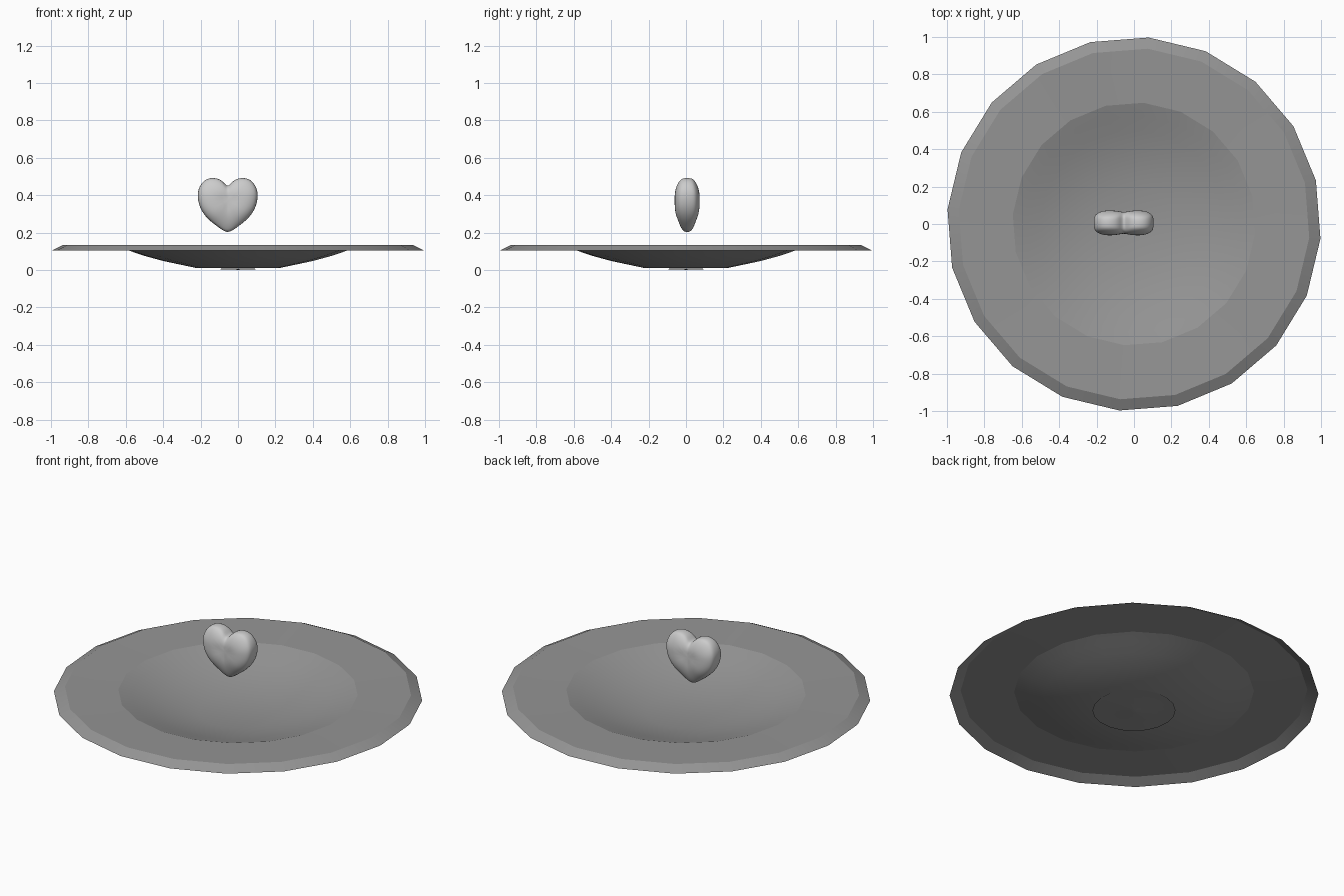
import bpy, bmesh, math

if "Cube" in bpy.data.objects:
    bpy.data.objects.remove(bpy.data.objects["Cube"])


def finish(name, bm, angle):
    bmesh.ops.recalc_face_normals(bm, faces=bm.faces)
    mesh = bpy.data.meshes.new(name)
    bm.to_mesh(mesh)
    bm.free()
    obj = bpy.data.objects.new(name, mesh)
    bpy.context.collection.objects.link(obj)
    bpy.ops.object.select_all(action='DESELECT')
    obj.select_set(True)
    bpy.context.view_layer.objects.active = obj
    bpy.ops.object.shade_smooth_by_angle(angle=math.radians(angle))
    return obj


def circle(bm, r, z):
    # 20-sided ring, turned slightly about z
    angles = [math.radians(-4.5 + 18 * k) for k in range(20)]
    return [bm.verts.new((r * math.cos(a), r * math.sin(a), z)) for a in angles]


def bridge(bm, rings):
    # Quad strips between successive closed rings
    for a, b in zip(rings, rings[1:]):
        n = len(a)
        for i in range(n):
            j = (i + 1) % n
            bm.faces.new((a[i], a[j], b[j], b[i]))


def fan(bm, ring, co):
    c = bm.verts.new(co)
    for i in range(len(ring)):
        bm.faces.new((ring[i], ring[(i + 1) % len(ring)], c))


dark_grey = bpy.data.materials.new("dark_grey")
dark_grey.diffuse_color = (0.3, 0.3, 0.3, 1)
dark_grey.use_nodes = True
dark_grey.node_tree.nodes["Principled BSDF"].inputs["Base Color"].default_value = dark_grey.diffuse_color

# Dish: thin shell with a flat rim and a down-turned edge
profile = [(0.22, 0.010), (0.40, 0.048), (0.50, 0.075), (0.58, 0.102),
           (0.65, 0.124), (0.94, 0.133), (1.0, 0.103)]
bm = bmesh.new()
rings = [circle(bm, r, z) for r, z in profile]
bridge(bm, rings)
fan(bm, rings[0], (0, 0, 0.009))
dish = finish("dish", bm, 13.5)
if dish.data.polygons[0].normal.z < 0:
    dish.data.flip_normals()

# Foot: flat disc under the bowl with a tiny central point
bm = bmesh.new()
rings = [circle(bm, 0.225, 0.006), circle(bm, 0.02, 0.003)]
bridge(bm, rings)
fan(bm, rings[1], (0, 0, 0))
foot = finish("foot", bm, 15)
if foot.data.polygons[0].normal.z > 0:
    foot.data.flip_normals()

for part in (dish, foot):
    part.data.materials.append(dark_grey)

# Heart: mirrored outline, puffed in layers with a central groove
half = [(0, 0.435), (0.028, 0.484), (0.085, 0.497), (0.132, 0.480),
        (0.161, 0.43), (0.162, 0.38), (0.146, 0.322), (0.105, 0.268),
        (0.05, 0.229), (0, 0.190)]
outline = half + [(-x, z) for x, z in reversed(half[1:-1])]
layers = [(1, 0.032), (0.91, 0.050), (0.73, 0.064), (0.42, 0.069)]
CX, CY, CZ = -0.055, 0.006, 0.37


def heart_ring(bm, scale, depth, side):
    ring = []
    for x, z in outline:
        px, pz = x * scale, CZ + (z - CZ) * scale
        groove = 1 - 0.16 * math.exp(-(px / 0.035) ** 2)
        low = 0.55 + (pz - 0.20) * 4.5
        high = 0.68 + (0.50 - pz) * 4.0
        y = side * depth * groove * min(1, low, high)
        ring.append(bm.verts.new((CX + px, CY + y, pz)))
    return ring


bm = bmesh.new()
front = [heart_ring(bm, s, d, -1) for s, d in reversed(layers)]
back = [heart_ring(bm, s, d, 1) for s, d in layers]
bridge(bm, front + back)
fan(bm, front[0], (CX, CY - 0.056, CZ))
fan(bm, back[-1], (CX, CY + 0.056, CZ))
heart = finish("heart", bm, 180)
sub = heart.modifiers.new("smooth", 'SUBSURF')
sub.levels = sub.render_levels = 2
